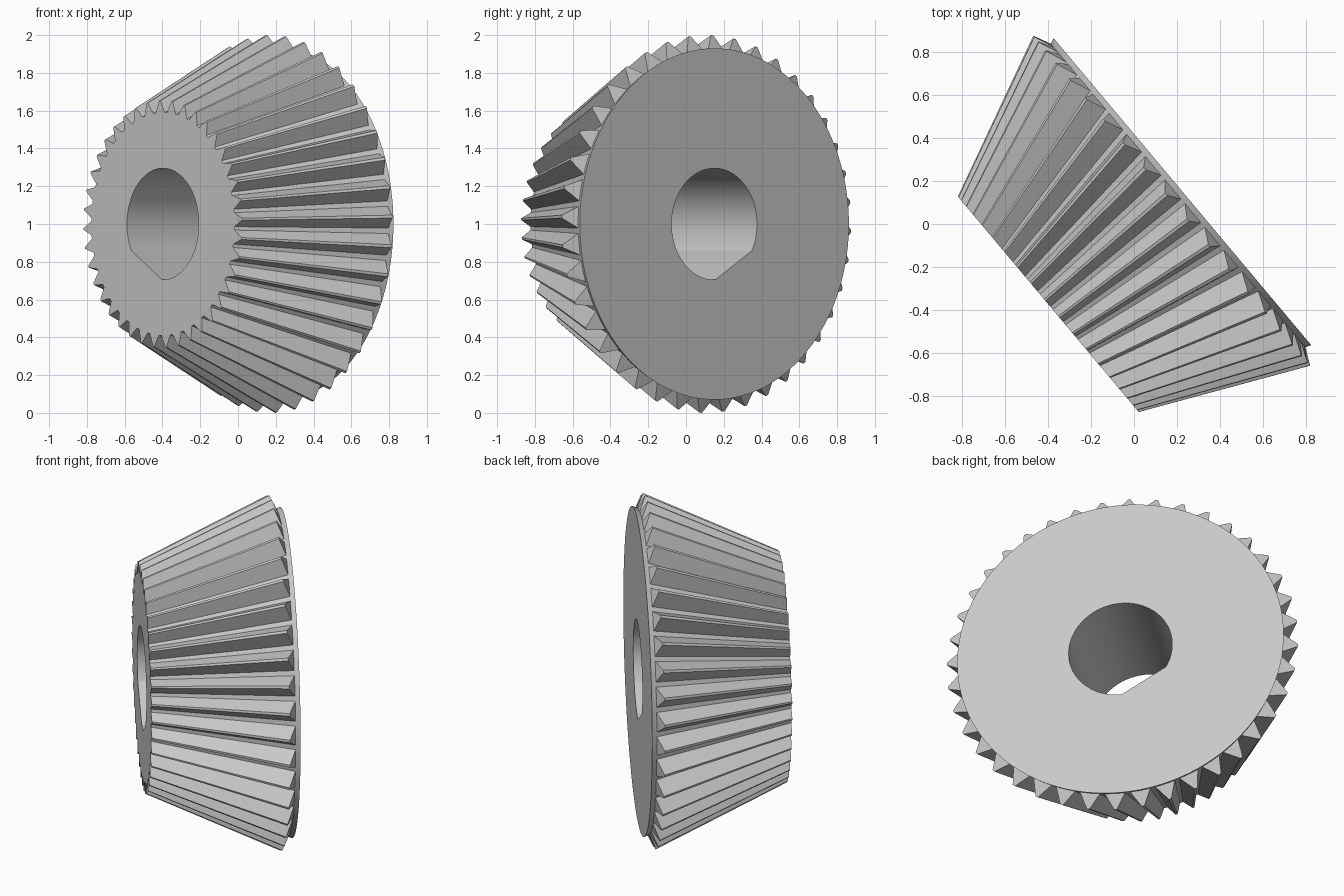
import bpy, bmesh
from math import radians, sin, cos, pi
from mathutils import Vector

cube = bpy.data.objects.get("Cube")
if cube:
    bpy.data.objects.remove(cube, do_unlink=True)

TEETH = 40
PITCH = 2 * pi / TEETH
PHASE = PITCH / 4
ROOT_HALF, TIP_HALF = PITCH * 0.4, PITCH * 0.05   # half widths of a tooth
LENGTH = 0.813                                    # back face to small face
BORE = 0.295

# Horizontal gear axis, turned 40 degrees from x
turn = radians(40)
axis = Vector((-cos(turn), -sin(turn), 0))        # from back to small face
side = Vector((sin(turn), -cos(turn), 0))
up = Vector((0, 0, 1))
back_centre = Vector((0.225, 0.15, 1.0))

# Angles of the four corners of every tooth
angles = []
for i in range(TEETH):
    mid = PHASE + i * PITCH
    angles += [mid - ROOT_HALF, mid - TIP_HALF, mid + TIP_HALF, mid + ROOT_HALF]


def place(depth, radius, angle):
    return back_centre + axis * depth + (side * cos(angle) + up * sin(angle)) * radius


def plain_ring(depth, radius):
    return [place(depth, radius, a) for a in angles]


def tooth_ring(root, tip):
    """Each end is given as (depth, radius)."""
    return [place(*(tip if i % 4 in (1, 2) else root), a) for i, a in enumerate(angles)]


# Bore with one flat that runs between two of the tooth corner angles
flat_start, flat_end = angles[4 * 23 + 1], angles[4 * 30]
flat_mid, flat_half = (flat_start + flat_end) / 2, (flat_end - flat_start) / 2


def bore_ring(depth):
    ring = []
    for a in angles:
        r = BORE
        if abs(a - flat_mid) < flat_half:
            r = BORE * cos(flat_half) / cos(a - flat_mid)
        ring.append(place(depth, r, a))
    return ring


heel_root = (0.027, 0.919)
rings = [
    bore_ring(0),
    plain_ring(0, 0.93),                              # back disc edge
    plain_ring(*heel_root),                           # thin rim
    tooth_ring(heel_root, (0.065, 1.0)),              # slanted tooth ends
    tooth_ring((LENGTH, 0.59), (LENGTH, 0.653)),      # small face
    bore_ring(LENGTH),
]

# Loft the rings into one closed solid
bm = bmesh.new()
loops = [[bm.verts.new(p) for p in ring] for ring in rings]
for a, b in zip(loops, loops[1:] + loops[:1]):
    for i in range(len(angles)):
        j = (i + 1) % len(angles)
        bm.faces.new((a[i], a[j], b[j], b[i]))
bmesh.ops.remove_doubles(bm, verts=bm.verts, dist=1e-5)
bmesh.ops.recalc_face_normals(bm, faces=bm.faces)
mesh = bpy.data.meshes.new("bevel_gear")
bm.to_mesh(mesh)
bm.free()

gear = bpy.data.objects.new("bevel_gear", mesh)
bpy.context.collection.objects.link(gear)

# Plain grey metal
grey = bpy.data.materials.new("light_grey")
grey.use_nodes = True
colour = (0.58, 0.58, 0.58, 1)
grey.diffuse_color = colour
grey.node_tree.nodes["Principled BSDF"].inputs["Base Color"].default_value = colour
mesh.materials.append(grey)

bpy.ops.object.select_all(action="DESELECT")
gear.select_set(True)
bpy.context.view_layer.objects.active = gear
bpy.ops.object.shade_smooth_by_angle(angle=radians(20))
